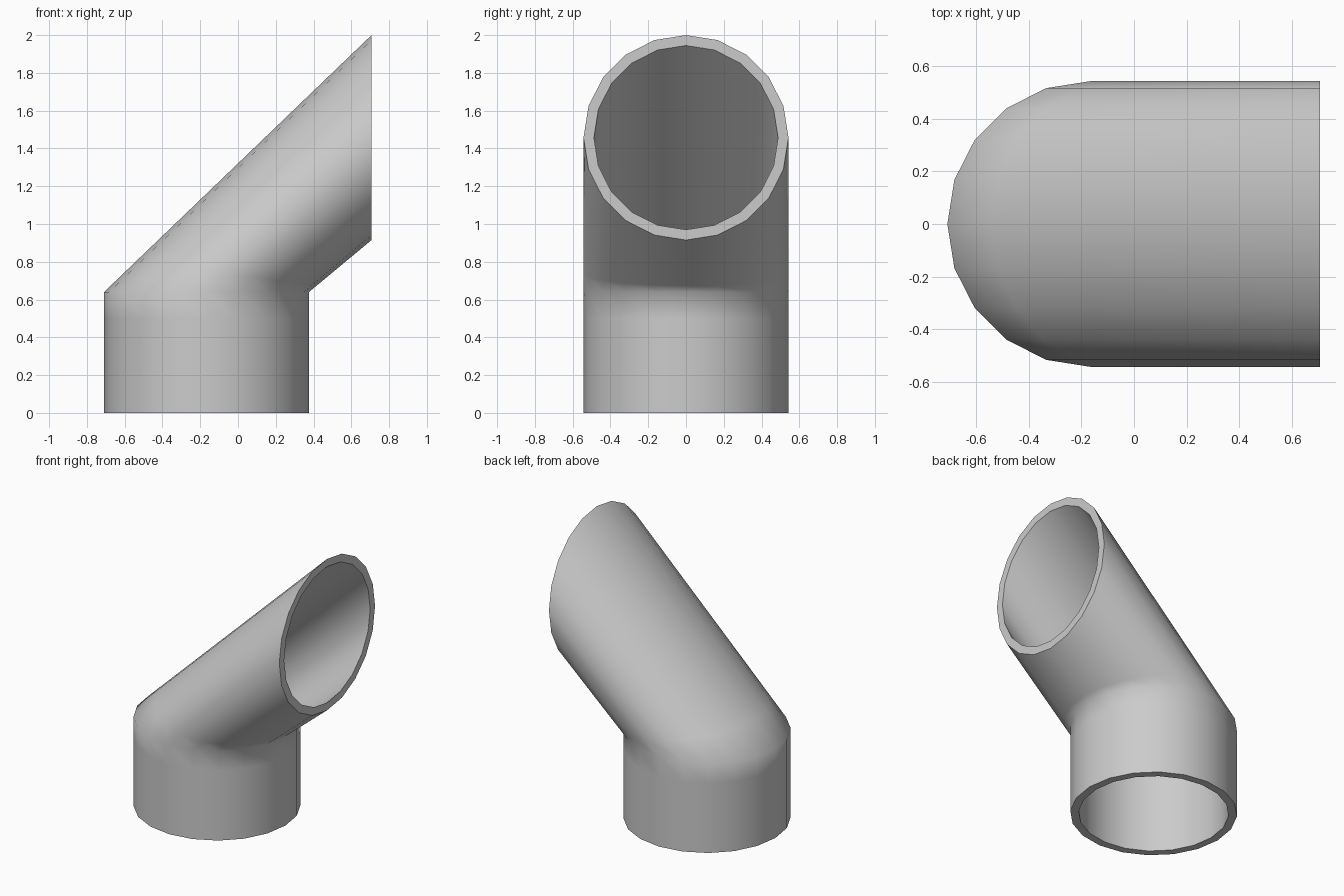
import bpy, bmesh
from math import sin, cos, pi

if "Cube" in bpy.data.objects:
    bpy.data.objects.remove(bpy.data.objects["Cube"])

SIDES = 20
R_OUT, R_IN = 0.5425, 0.4875
CX, JOINT_Z = -0.1665, 0.64      # upright pipe axis and bend height
END_X, END_Z = 0.707, 1.4575     # centre of the vertical mouth

bm = bmesh.new()


def ring(points):
    return [bm.verts.new(p) for p in points]


def flat_circle(r, z):
    return [(CX - r * cos(2 * pi * i / SIDES), r * sin(2 * pi * i / SIDES), z)
            for i in range(SIDES)]


def mouth_circle(r):
    return [(END_X, r * sin(2 * pi * i / SIDES), END_Z + r * cos(2 * pi * i / SIDES))
            for i in range(SIDES)]


def bridge(a, b):
    for i in range(SIDES):
        j = (i + 1) % SIDES
        bm.faces.new((a[i], a[j], b[j], b[i])).smooth = True


def wall(r):
    """Upright pipe lofted into the slanted pipe, with support loops at the bend."""
    joint, mouth = flat_circle(r, JOINT_Z), mouth_circle(r)
    support = [tuple(p + (q - p) * 0.12 for p, q in zip(a, b))
               for a, b in zip(joint, mouth)]
    rings = [ring(p) for p in
             (flat_circle(r, 0), flat_circle(r, 0.5), joint, support, mouth)]
    for a, b in zip(rings, rings[1:]):
        bridge(a, b)
    return rings[0], rings[-1]


# Outer and inner walls, closed by flat rims at both openings
out_bottom, out_mouth = wall(R_OUT)
in_bottom, in_mouth = wall(R_IN)
bridge(out_bottom, in_bottom)
bridge(out_mouth, in_mouth)

# Keep the rims crisp
for loop in (out_bottom, out_mouth, in_bottom, in_mouth):
    for i in range(SIDES):
        bm.edges.get((loop[i], loop[(i + 1) % SIDES])).smooth = False

bmesh.ops.recalc_face_normals(bm, faces=bm.faces)
mesh = bpy.data.meshes.new("bent_pipe")
bm.to_mesh(mesh)
bm.free()
pipe = bpy.data.objects.new("bent_pipe", mesh)
bpy.context.collection.objects.link(pipe)
